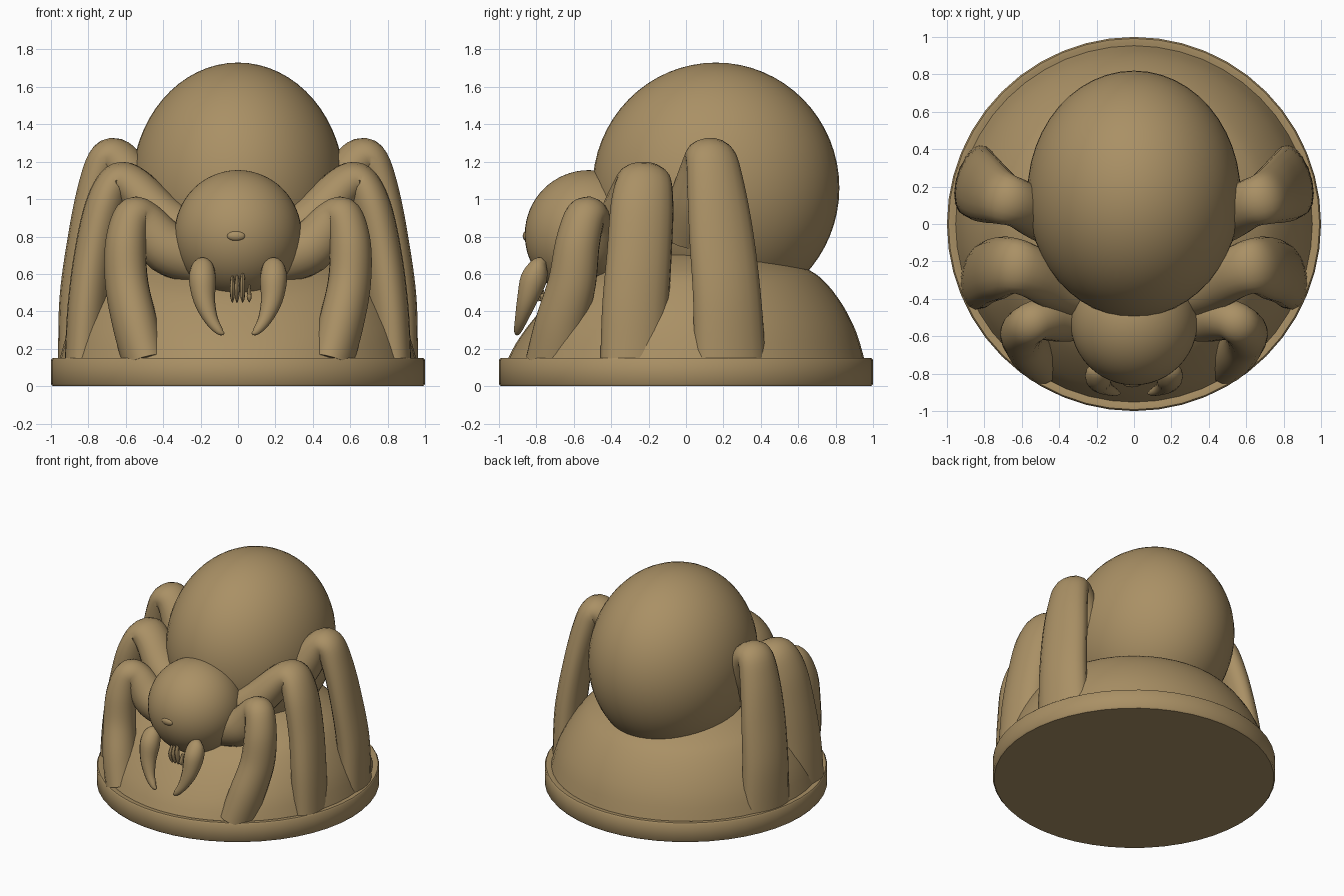
import bpy, bmesh, math
from mathutils import Vector

if "Cube" in bpy.data.objects:
    bpy.data.objects.remove(bpy.data.objects["Cube"])

tan = bpy.data.materials.new("tan_clay")
tan.diffuse_color = (0.40, 0.28, 0.13, 1)
tan.use_nodes = True
tan.node_tree.nodes["Principled BSDF"].inputs["Base Color"].default_value = tan.diffuse_color


def finish(name, bm, mirror=False, angle=60):
    bmesh.ops.recalc_face_normals(bm, faces=bm.faces)
    me = bpy.data.meshes.new(name)
    bm.to_mesh(me)
    bm.free()
    ob = bpy.data.objects.new(name, me)
    bpy.context.collection.objects.link(ob)
    me.materials.append(tan)
    if mirror:
        ob.modifiers.new("Mirror", 'MIRROR').use_mirror_merge = False
    bpy.ops.object.select_all(action='DESELECT')
    bpy.context.view_layer.objects.active = ob
    ob.select_set(True)
    bpy.ops.object.shade_smooth_by_angle(angle=math.radians(angle))
    return ob


def revolve(profile, segs=48):
    """Spin (radius, z) points round z; the end points sit on the axis."""
    bm = bmesh.new()
    rings = []
    for r, z in profile:
        if r == 0:
            rings.append([bm.verts.new((0, 0, z))] * segs)
        else:
            rings.append([bm.verts.new((r * math.cos(a), r * math.sin(a), z))
                          for a in (2 * math.pi * i / segs for i in range(segs))])
    for a, b in zip(rings, rings[1:]):
        for i in range(segs):
            j = (i + 1) % segs
            quad = list(dict.fromkeys((a[i], a[j], b[j], b[i])))
            bm.faces.new(quad)
    return bm


def ball(name, centre, radii, segs=48, rings=32):
    bm = bmesh.new()
    bmesh.ops.create_uvsphere(bm, u_segments=segs, v_segments=rings, radius=1)
    bmesh.ops.scale(bm, vec=radii, verts=bm.verts)
    bmesh.ops.translate(bm, vec=centre, verts=bm.verts)
    return finish(name, bm)


def spline(pts, steps):
    """Catmull-Rom through tuples of any length."""
    p = [pts[0]] + list(pts) + [pts[-1]]
    out = []
    for k in range(1, len(p) - 2):
        for s in range(steps):
            t = s / steps
            out.append([0.5 * (2 * b + (c - a) * t + (2 * a - 5 * b + 4 * c - d) * t * t
                               + (3 * b - a - 3 * c + d) * t ** 3)
                        for a, b, c, d in zip(*p[k - 1:k + 3])])
    return out + [list(pts[-1])]


def limb(name, pts, wide, steps=6, segs=18, mirror=True):
    """Sweep an oval along (x, y, z, half_width, half_thickness) points."""
    path = spline(pts, steps)
    pos = [Vector(q[:3]) for q in path]
    bm = bmesh.new()
    rings = []
    for i, q in enumerate(path):
        t = (pos[min(i + 1, len(pos) - 1)] - pos[max(i - 1, 0)]).normalized()
        w = Vector(wide)
        w = (w - t * w.dot(t)).normalized()
        n = t.cross(w)
        rings.append([bm.verts.new(pos[i] + w * q[3] * math.cos(a) + n * q[4] * math.sin(a))
                      for a in (2 * math.pi * k / segs for k in range(segs))])
    for a, b in zip(rings, rings[1:]):
        for i in range(segs):
            j = (i + 1) % segs
            bm.faces.new((a[i], a[j], b[j], b[i]))
    bm.faces.new(rings[0])
    bm.faces.new(rings[-1])
    return finish(name, bm, mirror)


# Round base with a soft rim
finish("base_disc", revolve([(0, 0), (0.99, 0), (1, 0.012), (1, 0.14), (0.992, 0.15),
                             (0.97, 0.15), (0.945, 0.143), (0, 0.143)]), angle=40)

# Mound under the body, lower towards the front
mound = revolve(spline([(0.955, 0.14), (0.91, 0.29), (0.84, 0.43), (0.75, 0.55),
                        (0.66, 0.62), (0.5, 0.69), (0.3, 0.73)], 3) + [[0, 0.75]])
for v in mound.verts:
    v.co.z = 0.14 + (v.co.z - 0.14) * (1 - 0.5 * min(v.co.y, 0) ** 2)
finish("mound", mound)

# Body and head
ball("abdomen", (0, 0.16, 1.06), (0.57, 0.66, 0.67))
ball("head", (0, -0.52, 0.81), (0.34, 0.342, 0.345))
ball("forehead_bump", (-0.01, -0.853, 0.803), (0.05, 0.02, 0.027), 16, 10)

# Three pairs of legs
limb("front_leg", [(0.2, -0.48, 0.68, 0.13, 0.14), (0.38, -0.5, 0.74, 0.13, 0.14),
                   (0.50, -0.51, 0.88, 0.11, 0.11), (0.565, -0.54, 0.905, 0.11, 0.10),
                   (0.60, -0.58, 0.76, 0.12, 0.11), (0.595, -0.61, 0.55, 0.13, 0.115),
                   (0.55, -0.67, 0.33, 0.14, 0.12), (0.50, -0.71, 0.13, 0.15, 0.115)],
     (0.25, 1, 0))
limb("middle_leg", [(0.2, -0.40, 0.74, 0.13, 0.14), (0.40, -0.33, 0.89, 0.14, 0.13),
                    (0.56, -0.25, 1.065, 0.14, 0.11), (0.645, -0.225, 1.09, 0.15, 0.10),
                    (0.71, -0.235, 0.95, 0.17, 0.11), (0.765, -0.25, 0.7, 0.175, 0.11),
                    (0.80, -0.27, 0.42, 0.18, 0.11), (0.82, -0.28, 0.13, 0.18, 0.105)],
     (-0.15, 1, 0))
limb("rear_leg", [(0.38, 0.0, 0.82, 0.14, 0.14), (0.50, 0.05, 0.99, 0.14, 0.13),
                  (0.62, 0.11, 1.19, 0.13, 0.11), (0.695, 0.135, 1.215, 0.14, 0.10),
                  (0.75, 0.16, 1.06, 0.16, 0.10), (0.80, 0.19, 0.8, 0.18, 0.10),
                  (0.84, 0.22, 0.47, 0.19, 0.105), (0.85, 0.235, 0.13, 0.20, 0.10)],
     (-0.3, 1, 0))

# Curved fangs and the small mouth parts between them
limb("fang", [(0.19, -0.76, 0.675, 0.02, 0.02), (0.19, -0.785, 0.645, 0.058, 0.05),
              (0.19, -0.815, 0.57, 0.072, 0.072), (0.18, -0.85, 0.46, 0.058, 0.055),
              (0.145, -0.88, 0.36, 0.038, 0.035), (0.10, -0.90, 0.295, 0.022, 0.02),
              (0.075, -0.905, 0.28, 0.006, 0.006)], (1, 0, 0), 4, 14)
for i, (x, top) in enumerate([(-0.03, 0.59), (-0.005, 0.6), (0.025, 0.62), (0.06, 0.54)]):
    limb("mouth_part_%d" % (i + 1),
         [(x, -0.77, top, 0.006, 0.01), (x, -0.79, top - 0.06, 0.013, 0.022),
          (x, -0.775, 0.48, 0.012, 0.02), (x, -0.765, 0.45, 0.004, 0.006)],
         (1, 0, 0), 3, 8, False)
